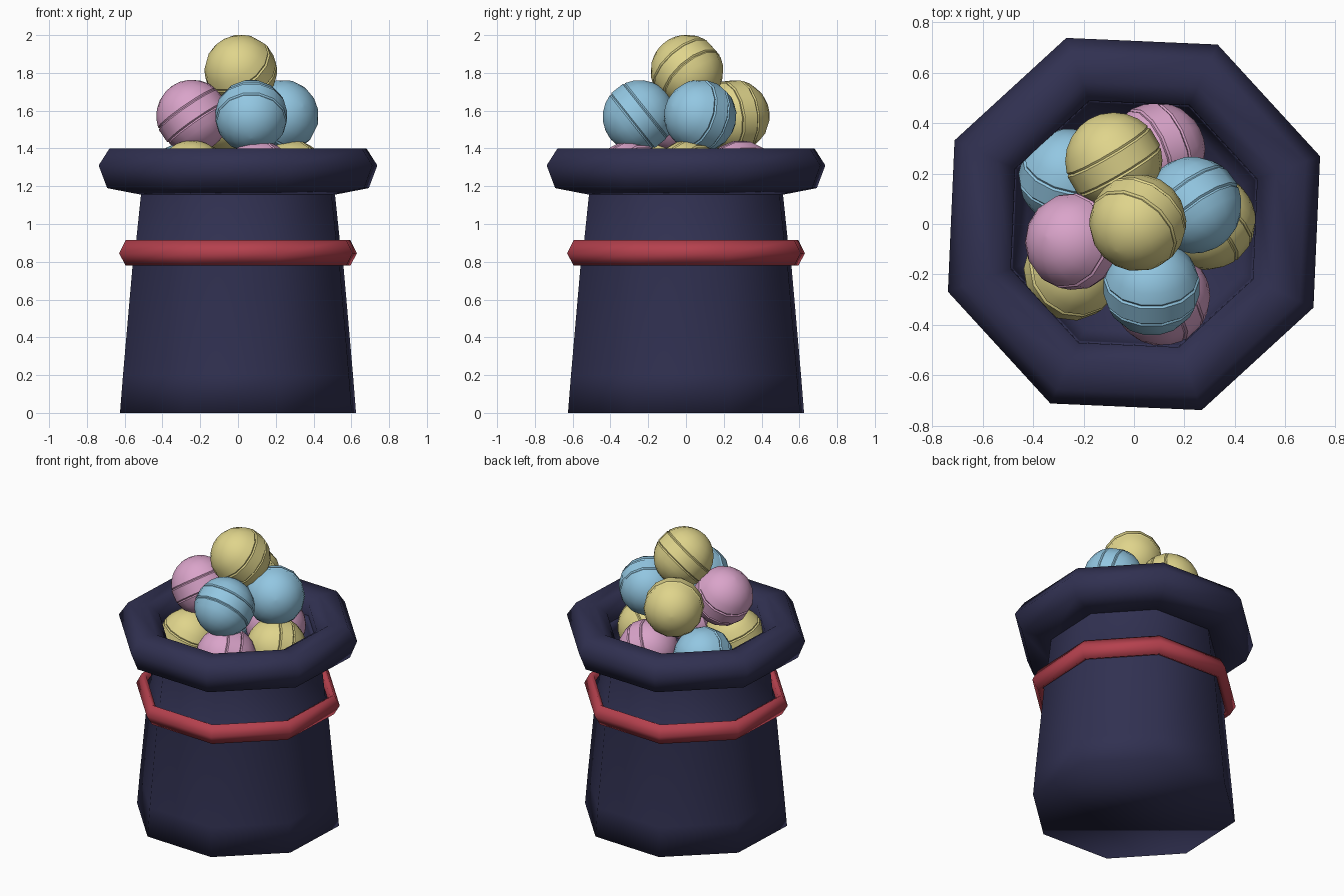
import bpy, bmesh, math
from mathutils import Vector

cube = bpy.data.objects.get("Cube")
if cube:
    bpy.data.objects.remove(cube, do_unlink=True)


def material(name, rgb):
    m = bpy.data.materials.new(name)
    m.use_nodes = True
    m.diffuse_color = (*rgb, 1)
    m.node_tree.nodes["Principled BSDF"].inputs["Base Color"].default_value = (*rgb, 1)
    return m


navy = material("navy", (0.03, 0.03, 0.082))
red = material("red", (0.46, 0.052, 0.075))
yellow = material("yellow", (0.74, 0.66, 0.26))
pink = material("pink", (0.70, 0.37, 0.59))
blue = material("blue", (0.29, 0.57, 0.76))


def lathe(name, profile, sides, mat, phase=0.0, ring=False, sharp=None):
    """Turn (radius, height) points about z; a ring closes on itself, otherwise ends are capped."""
    bm = bmesh.new()
    loops = []
    for r, z in profile:
        angles = [phase + math.tau * i / sides for i in range(sides)]
        loops.append([bm.verts.new((r * math.cos(a), r * math.sin(a), z)) for a in angles])
    pairs = list(zip(loops, loops[1:]))
    if ring:
        pairs.append((loops[-1], loops[0]))
    else:
        bm.faces.new(loops[0][::-1])
        bm.faces.new(loops[-1])
    for a, b in pairs:
        for i in range(sides):
            j = (i + 1) % sides
            bm.faces.new((a[i], a[j], b[j], b[i]))
    bmesh.ops.recalc_face_normals(bm, faces=bm.faces)
    mesh = bpy.data.meshes.new(name)
    bm.to_mesh(mesh)
    bm.free()
    mesh.materials.append(mat)
    mesh.shade_smooth()
    if sharp:
        mesh.set_sharp_from_angle(angle=math.radians(sharp))
    obj = bpy.data.objects.new(name, mesh)
    bpy.context.collection.objects.link(obj)
    return obj


# Octagonal hat: crown with a sunken floor, rolled brim, loose band
TURN = math.radians(20)
lathe("hat_crown", [(0.665, 0), (0.648, 0.2), (0.594, 0.78), (0.6, 0.86), (0.575, 0.9),
                    (0.545, 1.17), (0.52, 1.3), (0.51, 1.2), (0.46, 1.06)], 8, navy, TURN)
lathe("hat_brim", [(0.545, 1.155), (0.737, 1.19), (0.785, 1.31), (0.724, 1.4),
                   (0.6, 1.4), (0.52, 1.35), (0.515, 1.2)], 8, navy, TURN, ring=True)
lathe("hat_band", [(0.633, 0.78), (0.67, 0.845), (0.633, 0.915),
                   (0.605, 0.9), (0.59, 0.845), (0.605, 0.79)], 8, red, TURN, ring=True)

# Ball profile: two domes and a middle belt, parted by narrow grooves
R = 0.193
half = [(R * math.cos(math.radians(a)), R * math.sin(math.radians(a)))
        for a in (16, 30, 45, 60, 75, 88)]
belt, groove = (R * 0.985, 0.038), (R * 0.945, 0.045)
upper = [belt, groove] + half
ball_profile = [(r, -z) for r, z in reversed(upper)] + upper

# Balls: material, centre, belt axis
LOW, MID, TOP = 1.25, 1.572, 1.81
balls = [
    ("top_ball", yellow, (0.015, 0.005, TOP), (-0.44, -0.6, 0.67)),
    ("left_front_ball", blue, (0.07, -0.25, MID), (0, 0.78, 0.62)),
    ("left_ball", blue, (0.235, 0.075, MID), (-0.57, 0.77, -0.27)),
    ("right_ball", pink, (-0.24, -0.07, MID), (-0.55, 0.1, 0.8)),
    ("back_ball", yellow, (-0.08, 0.25, MID), (-0.5, 0.85, 0.1)),
    ("low_back_ball", pink, (0.09, 0.29, LOW), (0.8, 0.3, -0.4)),
    ("low_right_back_ball", blue, (-0.265, 0.185, LOW), (0.2, 0.8, 0.5)),
    ("low_right_front_ball", yellow, (-0.245, -0.19, LOW), (0.3, 0.2, 0.9)),
    ("low_front_ball", pink, (0.11, -0.29, LOW), (0.7, 0.6, -0.3)),
    ("low_left_ball", yellow, (0.29, 0.01, LOW), (0.6, 0.7, -0.3)),
]
for name, mat, centre, axis in balls:
    ball = lathe(name, ball_profile, 14, mat, sharp=32)
    ball.location = centre
    ball.rotation_euler = Vector(axis).to_track_quat('Z', 'Y').to_euler()
